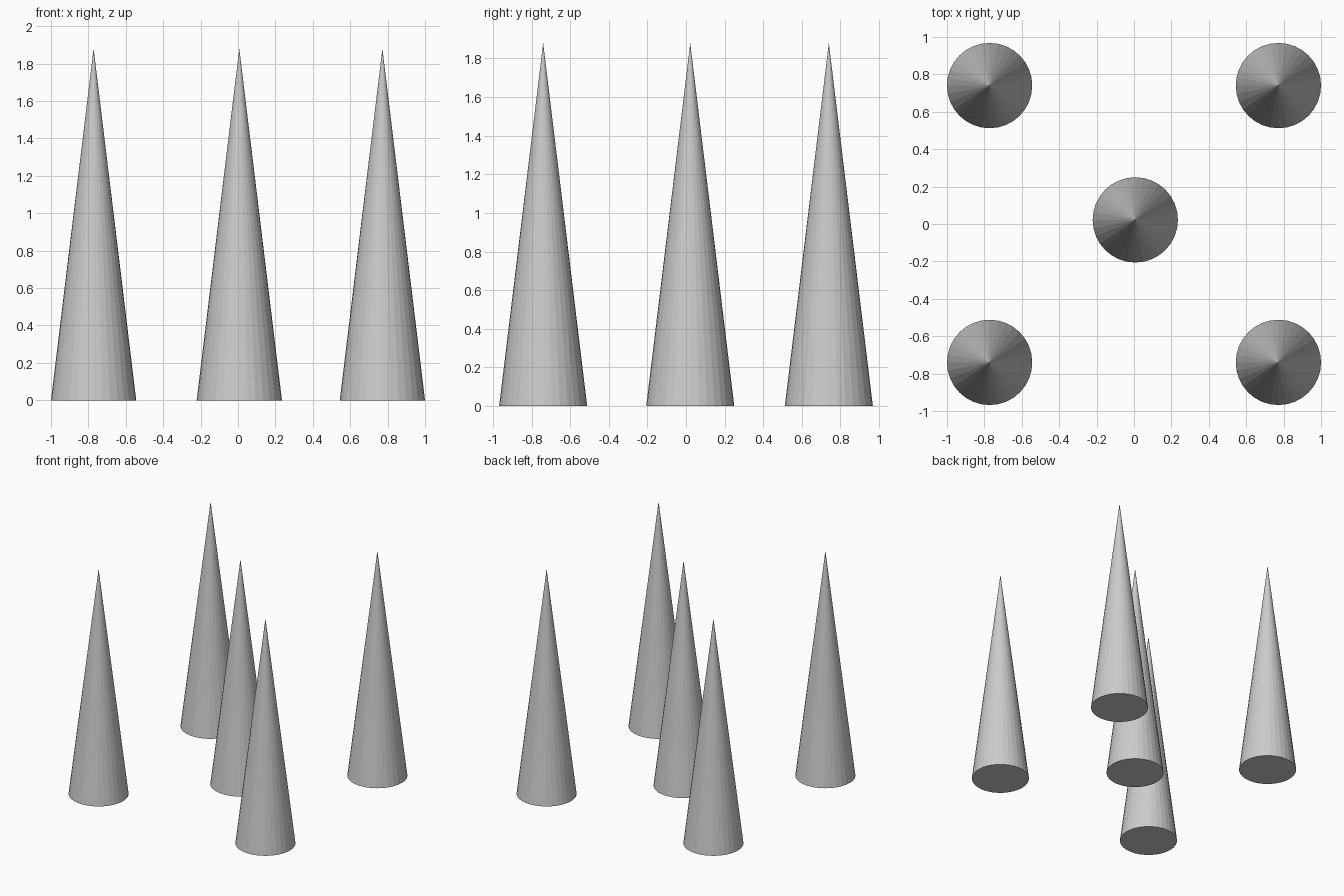
import bpy

if "Cube" in bpy.data.objects:
    bpy.data.objects.remove(bpy.data.objects["Cube"])

RADIUS, HEIGHT, SIDES = 0.228, 1.88, 32


def add_cone(name, x, y):
    bpy.ops.mesh.primitive_cone_add(vertices=SIDES, radius1=RADIUS, radius2=0,
                                    depth=HEIGHT, location=(x, y, HEIGHT / 2))
    bpy.context.object.name = name


# Four corner cones
for side, x in (("left", -0.772), ("right", 0.772)):
    for end, y in (("front", -0.74), ("back", 0.74)):
        add_cone(f"{end}_{side}_cone", x, y)

# Middle cone, slightly off centre
add_cone("middle_cone", 0.007, 0.022)
